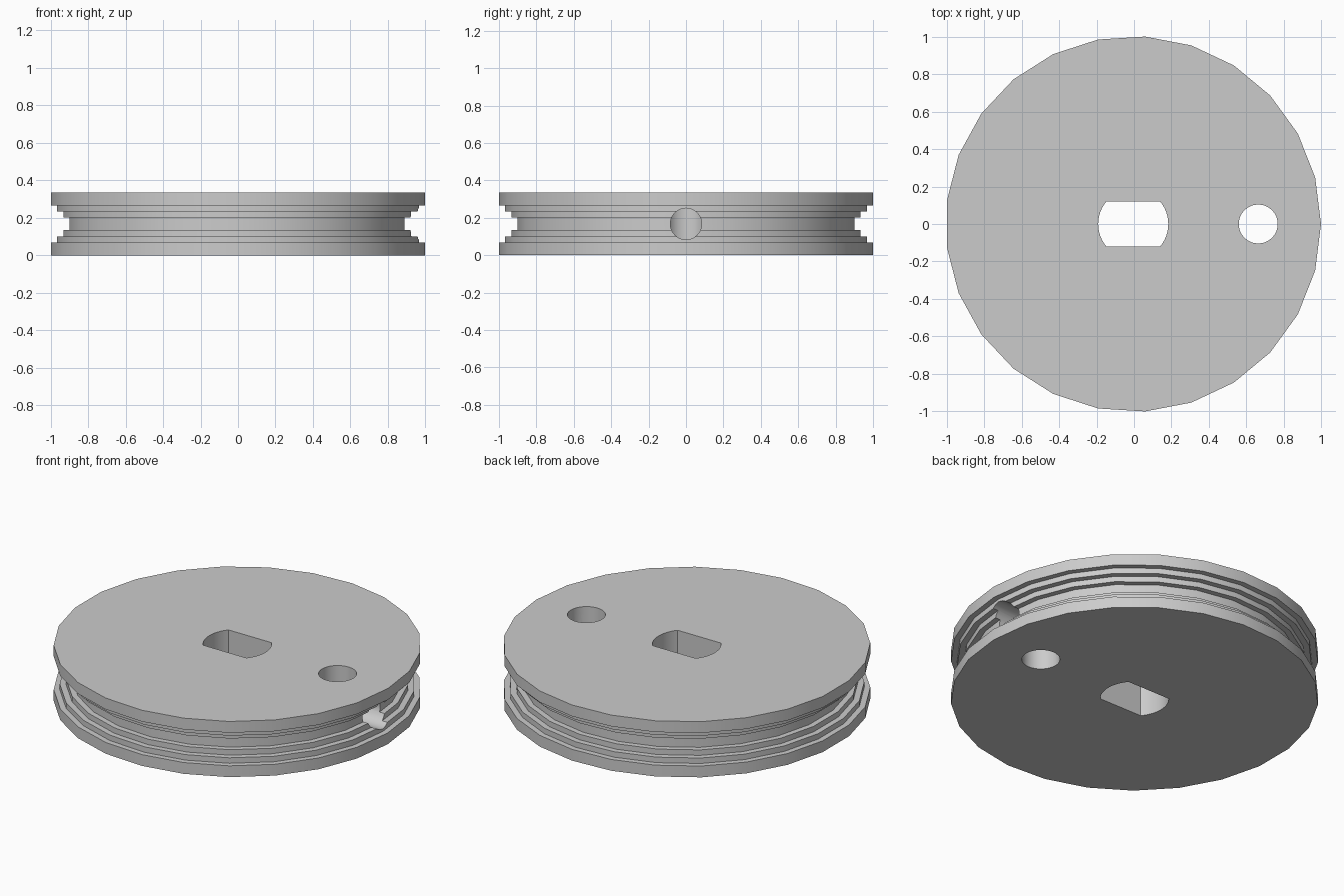
import bpy, bmesh, math
from mathutils import Matrix

if "Cube" in bpy.data.objects:
    bpy.data.objects.remove(bpy.data.objects["Cube"], do_unlink=True)

SIDES = 25
HEIGHT = 0.335
MID = HEIGHT / 2
CENTRE_X = -0.004   # an odd-sided rim sits slightly off its axis

grey = bpy.data.materials.new("plain grey")
grey.use_nodes = True
grey.diffuse_color = (0.6, 0.6, 0.6, 1)
grey.node_tree.nodes["Principled BSDF"].inputs["Base Color"].default_value = (0.6, 0.6, 0.6, 1)


def stack(name, rings):
    """Close a solid through a list of rings, each a list of points."""
    bm = bmesh.new()
    loops = [[bm.verts.new(p) for p in ring] for ring in rings]
    n = len(loops[0])
    for low, high in zip(loops, loops[1:]):
        for i in range(n):
            j = (i + 1) % n
            bm.faces.new((low[i], low[j], high[j], high[i]))
    bm.faces.new(loops[0][::-1])
    bm.faces.new(loops[-1])
    bmesh.ops.recalc_face_normals(bm, faces=bm.faces)
    mesh = bpy.data.meshes.new(name)
    bm.to_mesh(mesh)
    bm.free()
    mesh.materials.append(grey)
    obj = bpy.data.objects.new(name, mesh)
    bpy.context.collection.objects.link(obj)
    return obj


def circle(radius, sides):
    return [(radius * math.cos(math.tau * i / sides),
             radius * math.sin(math.tau * i / sides)) for i in range(sides)]


def prism(name, outline, low, high):
    return stack(name, [[(x, y, z) for x, y in outline] for z in (low, high)])


# Pulley wheel: stepped groove profile, mirrored about mid height
lower = [(1.002, 0), (1.002, 0.068), (0.969, 0.068), (0.969, 0.101),
         (0.935, 0.101), (0.935, 0.134), (0.902, 0.134)]
profile = lower + [(r, HEIGHT - z) for r, z in reversed(lower)]
wheel = stack("pulley_wheel", [[(x + CENTRE_X, y, z) for x, y in circle(r, SIDES)]
                               for r, z in profile])

# Shaft hole with two flats
flat = math.asin(0.12 / 0.187)
arc = [flat * (i / 8 - 1) for i in range(17)]
outline = [(0.187 * math.cos(a + turn) + CENTRE_X, 0.187 * math.sin(a + turn))
           for turn in (0, math.pi) for a in arc]
shaft = prism("shaft_hole_cutter", outline, -0.1, HEIGHT + 0.1)

# Cord hole through the wheel, and the radial hole leading to it from the groove
cord_x = 0.663
cord = prism("cord_hole_cutter", [(x + cord_x, y) for x, y in circle(0.104, 32)],
             -0.1, HEIGHT + 0.1)
radial = prism("radial_hole_cutter", circle(0.084, 32), cord_x, 1.2)
radial.data.transform(Matrix.Translation((0, 0, MID)) @ Matrix.Rotation(math.pi / 2, 4, 'Y'))

bpy.ops.object.select_all(action='DESELECT')
wheel.select_set(True)
bpy.context.view_layer.objects.active = wheel
for cutter in (shaft, cord, radial):
    cutter.hide_render = True
    cut = wheel.modifiers.new(cutter.name, 'BOOLEAN')
    cut.operation = 'DIFFERENCE'
    cut.solver = 'EXACT'
    cut.object = cutter
    bpy.ops.object.modifier_apply(modifier=cut.name)
    bpy.data.objects.remove(cutter, do_unlink=True)

bpy.ops.object.shade_smooth_by_angle(angle=math.radians(30))
